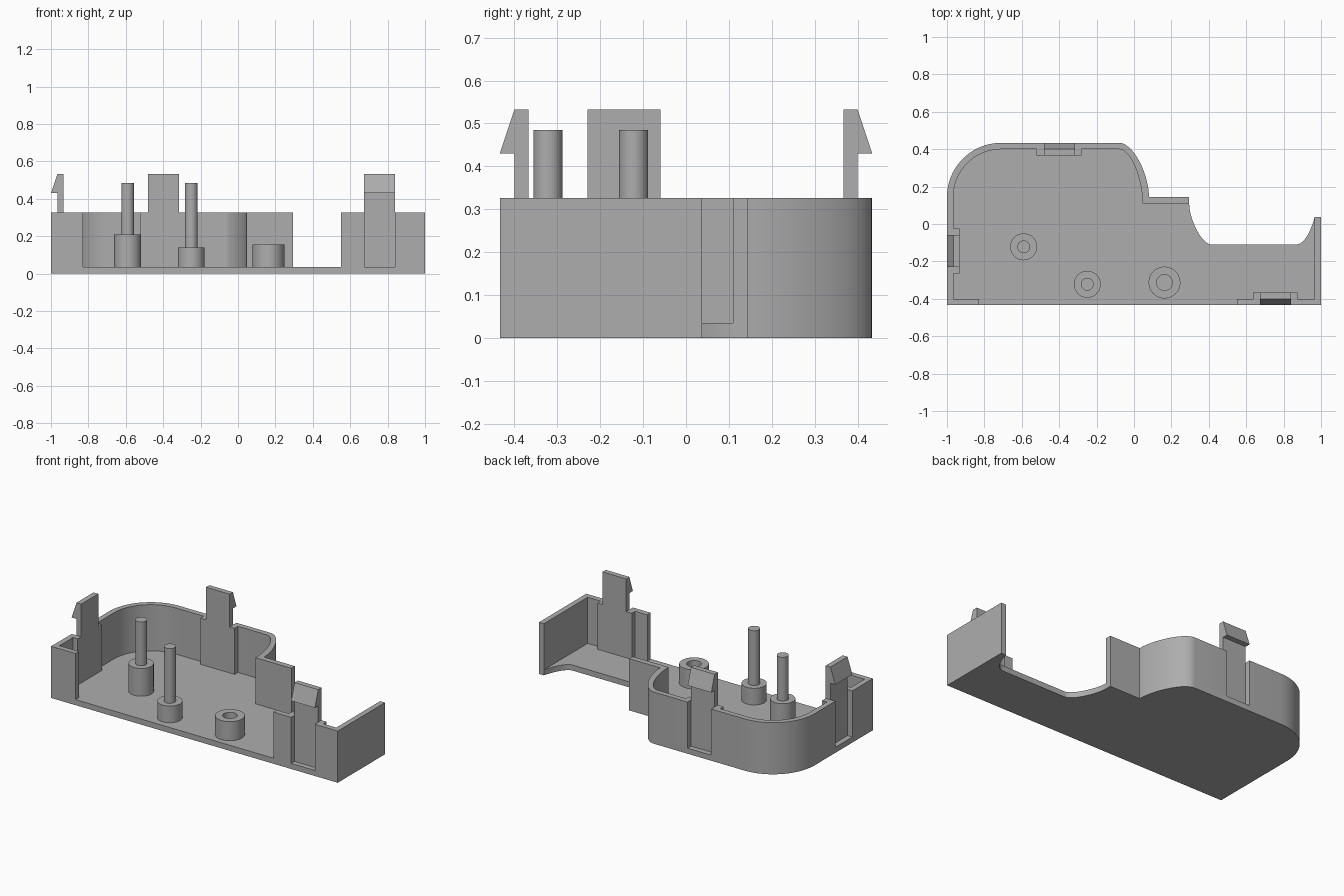
import bpy, bmesh, math
from mathutils import Vector
from mathutils.geometry import interpolate_bezier

cube = bpy.data.objects.get("Cube")
if cube:
    bpy.data.objects.remove(cube)

FLOOR, RIM, PIN, TOP = 0.035, 0.326, 0.485, 0.532   # heights
BACK, WALL = 0.434, 0.034                           # half depth, wall thickness
IN = BACK - WALL                                    # inner face of front and back walls
SIDE = 1 - WALL                                     # inner face of side walls

grey = bpy.data.materials.new("plain grey")
grey.use_nodes = True
grey.diffuse_color = (0.42, 0.42, 0.42, 1)
grey.node_tree.nodes["Principled BSDF"].inputs["Base Color"].default_value = grey.diffuse_color


def finish(name, bm):
    bmesh.ops.recalc_face_normals(bm, faces=bm.faces)
    mesh = bpy.data.meshes.new(name)
    bm.to_mesh(mesh)
    bm.free()
    mesh.materials.append(grey)
    obj = bpy.data.objects.new(name, mesh)
    bpy.context.collection.objects.link(obj)
    bpy.ops.object.select_all(action='DESELECT')
    obj.select_set(True)
    bpy.context.view_layer.objects.active = obj
    bpy.ops.object.shade_smooth_by_angle(angle=math.radians(30))
    return obj


def prism(name, points, push):
    """Extrude a closed outline along a vector."""
    bm = bmesh.new()
    face = bm.faces.new([bm.verts.new(p) for p in points])
    ext = bmesh.ops.extrude_face_region(bm, geom=[face], use_keep_orig=True)
    verts = [g for g in ext["geom"] if isinstance(g, bmesh.types.BMVert)]
    bmesh.ops.translate(bm, verts=verts, vec=push)
    return finish(name, bm)


def plan(name, outline, low, high):
    return prism(name, [(x, y, low) for x, y in outline], (0, 0, high - low))


def lathe(name, x, y, profile):
    bm = bmesh.new()
    verts = [bm.verts.new((x + r, y, z)) for r, z in profile]
    edges = [bm.edges.new(pair) for pair in zip(verts, verts[1:])]
    bmesh.ops.spin(bm, geom=verts + edges, cent=(x, y, 0), axis=(0, 0, 1),
                   angle=math.tau, steps=40)
    bmesh.ops.remove_doubles(bm, verts=bm.verts, dist=1e-4)
    return finish(name, bm)


def curve(a, b, c, d, count=18):
    pts = interpolate_bezier(*[Vector((*p, 0)) for p in (a, b, c, d)], count)
    return [(p.x, p.y) for p in pts]


def corner(r):
    """Rounded back corner on the model's right side."""
    cx, cy, k = -0.71, 0.144, r * 0.448
    return curve((cx - r, cy), (cx - r, cy + r - k), (cx - r + k, cy + r), (cx, cy + r))


# Shared curved edges
big_corner = corner(0.29)
big_corner_in = corner(0.29 - WALL)
shoulder = curve((-0.08, BACK), (0, BACK), (0.08, 0.26), (0.08, 0.145))
shoulder_in = curve((-0.08, IN), (-0.02, IN), (0.045, 0.25), (0.045, 0.11))
scoop = curve((0.295, 0.11), (0.295, 0.03), (0.36, -0.11), (0.415, -0.11))
scoop_end = curve((0.865, -0.11), (0.91, -0.11), (0.945, -0.04), (SIDE, 0.037))

# Floor plate
plan("floor_plate",
     [(-1, -BACK)] + big_corner + shoulder + [(0.295, 0.145)] + scoop + scoop_end
     + [(1, 0.037), (1, -BACK)], 0, FLOOR)

# Main wall, with clip recesses outside and thickened pads inside
pad = IN - 0.033
outer = ([(-0.83, -BACK), (-1, -BACK), (-1, -0.23), (-SIDE, -0.23), (-SIDE, -0.06), (-1, -0.06)]
         + big_corner
         + [(-0.48, BACK), (-0.48, IN), (-0.315, IN), (-0.315, BACK)]
         + shoulder + [(0.295, 0.145)])
inner = ([(-0.83, -IN), (-SIDE, -IN), (-SIDE, -0.265), (-0.933, -0.265),
          (-0.933, -0.025), (-SIDE, -0.025)]
         + big_corner_in
         + [(-0.52, IN), (-0.52, pad), (-0.28, pad), (-0.28, IN)]
         + shoulder_in + [(0.295, 0.11)])
plan("main_wall", outer + inner[::-1], FLOOR, RIM)

# End wall around the front left corner
plan("end_wall",
     [(0.55, -BACK), (0.675, -BACK), (0.675, -IN), (0.84, -IN), (0.84, -BACK), (1, -BACK),
      (1, 0.037), (SIDE, 0.037), (SIDE, -IN), (0.875, -IN), (0.875, -pad),
      (0.635, -pad), (0.635, -IN), (0.55, -IN)], FLOOR, RIM)


# Snap clips: a stem with a wedge-shaped barb facing outward
def clip(name, start, outward, push):
    out = Vector(outward)
    shape = [(-0.033, RIM), (0, RIM), (0, 0.43), (WALL, 0.43), (0, TOP), (-0.033, TOP)]
    prism(name, [Vector(start) + out * d + Vector((0, 0, z)) for d, z in shape], push)


clip("back_clip", (-0.48, IN, 0), (0, 1, 0), (0.165, 0, 0))
clip("front_clip", (0.675, -IN, 0), (0, -1, 0), (0.165, 0, 0))
clip("side_clip", (-SIDE, -0.23, 0), (-1, 0, 0), (0, 0.17, 0))

# Stepped pins and the hollow boss
for name, x, y, h in (("tall_pin", -0.59, -0.122, 0.21), ("short_pin", -0.25, -0.322, 0.14)):
    lathe(name, x, y, [(0.072, FLOOR), (0.072, h), (0.034, h), (0.034, PIN), (0, PIN)])
lathe("hollow_boss", 0.163, -0.313,
      [(0.085, FLOOR), (0.085, 0.155), (0.042, 0.155), (0.042, FLOOR)])
